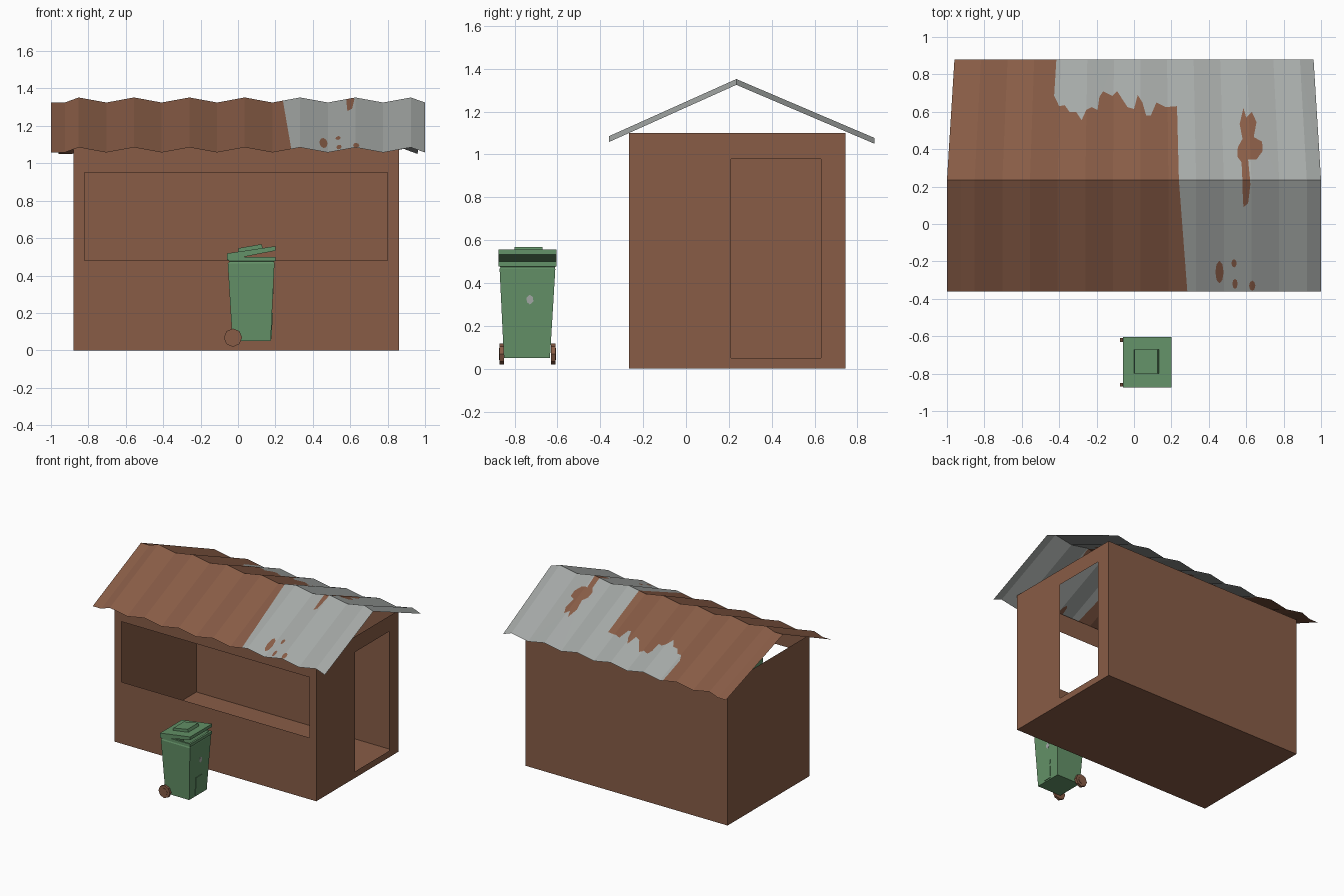
import bpy, bmesh, math
from mathutils import Vector
from mathutils.geometry import delaunay_2d_cdt

if "Cube" in bpy.data.objects:
    bpy.data.objects.remove(bpy.data.objects["Cube"])


def material(name, rgb):
    m = bpy.data.materials.new(name)
    m.diffuse_color = (*rgb, 1)
    m.use_nodes = True
    m.node_tree.nodes["Principled BSDF"].inputs["Base Color"].default_value = m.diffuse_color
    return m


RUST = material("rust brown", (0.246, 0.107, 0.061))
ZINC = material("zinc grey", (0.376, 0.397, 0.386))
GREEN = material("bin green", (0.127, 0.287, 0.138))


def make(name, verts, faces, mats, recalc=True):
    me = bpy.data.meshes.new(name)
    me.from_pydata([tuple(v) for v in verts], [], faces)
    for m in mats:
        me.materials.append(m)
    if recalc:
        bm = bmesh.new()
        bm.from_mesh(me)
        bmesh.ops.remove_doubles(bm, verts=bm.verts, dist=1e-5)
        bmesh.ops.recalc_face_normals(bm, faces=bm.faces)
        bm.to_mesh(me)
        bm.free()
    ob = bpy.data.objects.new(name, me)
    bpy.context.collection.objects.link(ob)
    return ob


# Shack: thin sheet walls and floor, open under the roof
X0, X1, Y0, Y1, H = -0.88, 0.86, -0.265, 0.745, 1.10


def rect(a0, a1, z0, z1):
    return [(a0, z0), (a1, z0), (a1, z1), (a0, z1)]


def opening_faces(base):
    return [(base + i, base + (i + 1) % 4, base + 4 + (i + 1) % 4, base + 4 + i) for i in range(4)]


verts = [(x, Y0, z) for x, z in rect(X0, X1, 0, H) + rect(-0.82, 0.80, 0.48, 0.95)]
verts += [(X1, y, z) for y, z in rect(Y0, Y1, 0, H) + rect(0.21, 0.63, 0.05, 0.98)]
verts += [(x, Y1, z) for x, z in rect(X0, X1, 0, H)]
verts += [(X0, y, z) for y, z in rect(Y0, Y1, 0, H)]
verts += [(x, y, 0) for x, y in rect(X0, X1, Y0, Y1)]
faces = opening_faces(0) + opening_faces(8)
faces += [(19, 18, 17, 16), (23, 22, 21, 20), (27, 26, 25, 24)]
make("shack_walls", verts, faces, [RUST])

# Corrugated roof: flat plan triangulated around the rust outlines, then lifted
YF, YR, YB = -0.36, 0.235, 0.88
nodes = [(-1, 0), (-0.926, 0)] + [(-0.852 + 0.148 * i, 1 - i % 2) for i in range(13)] + [(1, 0)]


def narrowing(y):
    return 1 - 0.04 * max(0, (y - YR) / (YB - YR))


def lift(u, y):
    z = 1.325
    z -= (YR - y) / (YR - YF) * 0.267 if y < YR else (y - YR) / (YB - YR) * 0.275
    for (a, ha), (b, hb) in zip(nodes, nodes[1:]):
        if a <= u <= b + 1e-6:
            z += 0.027 * (ha + (hb - ha) * (u - a) / (b - a))
            break
    return Vector((u * narrowing(y), y, z))


def flat(pts):
    return [(max(-1, x / narrowing(y)), y) for x, y in pts]


def spot(cx, cy, rx, ry, n=8):
    return [(cx + rx * math.cos(2 * math.pi * i / n), cy + ry * math.sin(2 * math.pi * i / n)) for i in range(n)]


# Large rusted sheet with a ragged edge on the back slope
sheet = [(-1, YF), (0.285, YF), (0.24, YR), (0.23, 0.63), (0.17, 0.625), (0.12, 0.65), (0.09, 0.58),
         (0.065, 0.58), (0.045, 0.65), (0.02, 0.69), (0.0, 0.615), (-0.035, 0.625), (-0.09, 0.71),
         (-0.115, 0.685), (-0.165, 0.71), (-0.185, 0.68), (-0.195, 0.61), (-0.225, 0.625), (-0.255, 0.61),
         (-0.28, 0.555), (-0.31, 0.60), (-0.345, 0.60), (-0.37, 0.635), (-0.40, 0.63), (-0.427, 0.685),
         (-0.415, YB), (-0.96, YB), (-1, YR)]
# Rust streak crossing the ridge
streak = [(0.585, 0.62), (0.60, 0.57), (0.63, 0.60), (0.655, 0.545), (0.64, 0.465), (0.685, 0.44),
          (0.688, 0.39), (0.655, 0.345), (0.61, 0.345), (0.622, 0.21), (0.61, 0.11), (0.585, 0.09),
          (0.58, 0.19), (0.575, 0.33), (0.553, 0.36), (0.555, 0.41), (0.58, 0.455), (0.565, 0.535)]
rust = [flat(p) for p in (sheet, streak, spot(0.457, -0.257, 0.022, 0.06), spot(0.535, -0.21, 0.014, 0.022),
                          spot(0.54, -0.32, 0.014, 0.027), spot(0.632, -0.33, 0.017, 0.027))]


def inside(p, poly):
    hit = False
    for (ax, ay), (bx, by) in zip(poly, poly[1:] + poly[:1]):
        if (ay > p.y) != (by > p.y) and p.x < ax + (bx - ax) * (p.y - ay) / (by - ay):
            hit = not hit
    return hit


pts, edges = [], []


def add_path(path, closed=False):
    s = len(pts)
    pts.extend(Vector(p) for p in path)
    edges.extend((s + i, s + i + 1) for i in range(len(path) - 1))
    if closed:
        edges.append((s + len(path) - 1, s))


for u, _ in nodes:
    add_path([(u, YF), (u, YR), (u, YB)])
for y in (YF, YR, YB):
    add_path([(-1, y), (1, y)])
for poly in rust:
    add_path(poly, True)
plan, _, tris = delaunay_2d_cdt(pts, edges, [], 0, 1e-5)[:3]
roof = make("corrugated_roof", [lift(p.x, p.y) for p in plan], [tuple(t) for t in tris], [ZINC, RUST], False)
for poly, tri in zip(roof.data.polygons, tris):
    mid = sum((plan[i] for i in tri), Vector((0, 0))) / 3
    poly.material_index = int(any(inside(mid, r) for r in rust))

# Bin body: rectangular sections lofted up the outside and down the inside
sections = [(-0.03, 0.175, -0.85, -0.635, 0.05), (-0.055, 0.195, -0.87, -0.61, 0.465),
            (-0.045, 0.193, -0.866, -0.612, 0.475), (-0.05, 0.2, -0.874, -0.605, 0.478),
            (-0.05, 0.2, -0.874, -0.605, 0.5), (-0.035, 0.185, -0.86, -0.62, 0.5),
            (-0.015, 0.16, -0.835, -0.65, 0.065)]
verts, faces = [], [(3, 2, 1, 0)]
for k, (a, b, c, d, z) in enumerate(sections):
    verts += [(x, y, z) for x, y in rect(a, b, c, d)]
    if k:
        faces += [(4 * k - 4 + i, 4 * k - 4 + (i + 1) % 4, 4 * k + (i + 1) % 4, 4 * k + i) for i in range(4)]
n = len(verts)
faces.append((n - 4, n - 3, n - 2, n - 1))
make("bin_body", verts, faces, [GREEN])


def prism(name, lower, upper, mat):
    n = len(lower)
    faces = [tuple(range(n)), tuple(range(n, 2 * n))]
    faces += [(i, (i + 1) % n, n + (i + 1) % n, n + i) for i in range(n)]
    return make(name, list(lower) + list(upper), faces, [mat])


def along_y(name, profile, y0, y1, mat):
    return prism(name, [(x, y0, z) for x, z in profile], [(x, y1, z) for x, z in profile], mat)


# Half-open lid with raised grip plate
along_y("bin_lid", [(-0.06, 0.482), (-0.06, 0.518), (0.2, 0.557), (0.2, 0.533)], -0.874, -0.605, GREEN)
along_y("lid_grip", [(0, 0.522), (0.003, 0.546), (0.125, 0.568), (0.135, 0.54)], -0.80, -0.67, GREEN)


# Thin plates on the sloping right face of the bin
def side_plate(name, outline, depth, mat):
    def face_x(z):
        return 0.175 + (z - 0.05) / 0.415 * 0.02
    prism(name, [(face_x(z) - 0.002, y, z) for y, z in outline],
          [(face_x(z) + depth, y, z) for y, z in outline], mat)


side_plate("bin_side_panel", [(-0.78, 0.06), (-0.71, 0.06), (-0.71, 0.17), (-0.703, 0.2), (-0.78, 0.2)], 0.004, GREEN)
side_plate("bin_worn_spot", [(-0.728, 0.30), (-0.712, 0.315), (-0.715, 0.335), (-0.73, 0.345),
                             (-0.745, 0.33), (-0.742, 0.31)], 0.002, ZINC)

# Rusty eight-sided wheels with hubs
for side, inner, outer in (("front", -0.850, -0.870), ("back", -0.630, -0.610)):
    along_y(side + "_wheel", spot(-0.027, 0.068, 0.049, 0.049), inner, outer, RUST)
    out = math.copysign(0.003, outer - inner)
    along_y(side + "_hub", spot(-0.027, 0.068, 0.028, 0.028), outer - out, outer + out, RUST)
